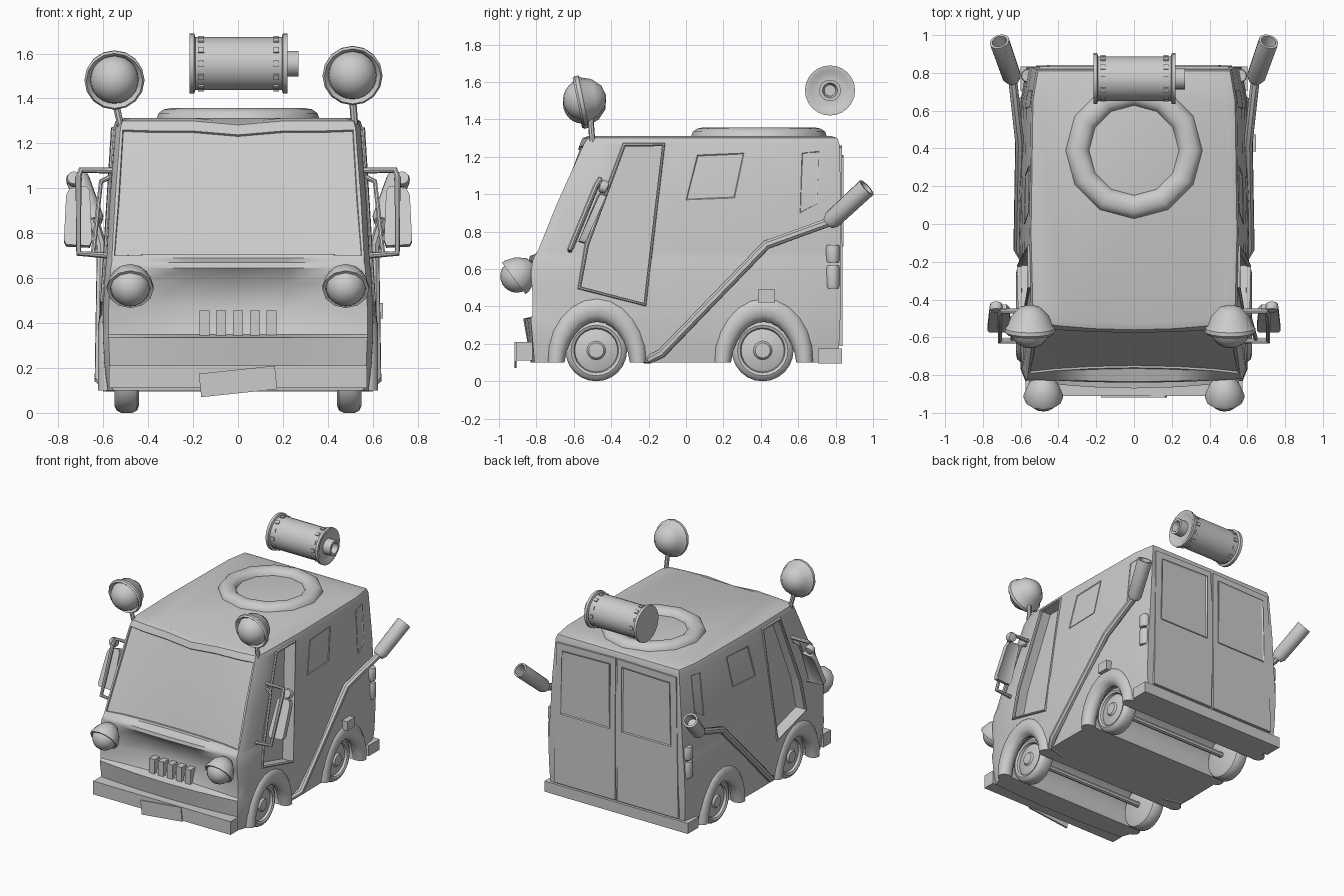
import bpy, bmesh, math
from mathutils import Vector, Matrix

if "Cube" in bpy.data.objects:
    bpy.data.objects.remove(bpy.data.objects["Cube"])

def finish(name, bm):
    bmesh.ops.recalc_face_normals(bm, faces=bm.faces)
    me = bpy.data.meshes.new(name)
    bm.to_mesh(me)
    bm.free()
    ob = bpy.data.objects.new(name, me)
    bpy.context.collection.objects.link(ob)
    return ob

def loft(bm, rings, caps=True):
    vs = [[bm.verts.new(p) for p in r] for r in rings]
    n = len(vs[0])
    for a, b in zip(vs, vs[1:]):
        for i in range(n):
            j = (i + 1) % n
            bm.faces.new((a[i], a[j], b[j], b[i]))
    if caps:
        bm.faces.new(vs[0][::-1])
        bm.faces.new(vs[-1])
    return vs

def prism(name, pts, vec, inset=0, depth=0):
    """Extrude an outline along vec; optionally inset and sink its outer face."""
    bm = bmesh.new()
    pts = [Vector(p) for p in pts]
    loft(bm, [pts, [p + Vector(vec) for p in pts]])
    bmesh.ops.recalc_face_normals(bm, faces=bm.faces)
    if inset:
        bm.faces.ensure_lookup_table()
        bmesh.ops.inset_individual(bm, faces=[bm.faces[-1]], thickness=inset, depth=-depth)
    return finish(name, bm)

def box(name, loc, size, rot=(0, 0, 0)):
    bm = bmesh.new()
    bmesh.ops.create_cube(bm, size=1)
    bmesh.ops.scale(bm, vec=size, verts=bm.verts)
    ob = finish(name, bm)
    ob.location, ob.rotation_euler = loc, rot
    return ob

def lathe(name, prof, loc, axis, segs=20):
    """Spin (radius, height) points around an axis."""
    bm = bmesh.new()
    rings = [[(r * math.cos(k * math.tau / segs), r * math.sin(k * math.tau / segs), h)
              for k in range(segs)] for r, h in prof]
    loft(bm, rings, caps=False)
    bmesh.ops.remove_doubles(bm, verts=bm.verts, dist=1e-5)
    ob = finish(name, bm)
    q = Vector((0, 0, 1)).rotation_difference(Vector(axis))
    ob.matrix_world = Matrix.Translation(loc) @ q.to_matrix().to_4x4()
    return ob

def ball(name, loc, r):
    bm = bmesh.new()
    bmesh.ops.create_uvsphere(bm, u_segments=20, v_segments=12, radius=r)
    ob = finish(name, bm)
    ob.location = loc
    return ob

def tube(name, pts, r, cyclic=False):
    cu = bpy.data.curves.new(name, 'CURVE')
    cu.dimensions = '3D'
    cu.bevel_depth, cu.bevel_resolution, cu.use_fill_caps = r, 2, True
    sp = cu.splines.new('POLY')
    sp.points.add(len(pts) - 1)
    for p, c in zip(sp.points, pts):
        p.co = (*c, 1)
    sp.use_cyclic_u = cyclic
    ob = bpy.data.objects.new(name, cu)
    bpy.context.collection.objects.link(ob)
    return ob

# Body rows: height, half width, front corner y, front centre y, back y
ROWS = [(.10, .58, -.81, -.83, .81), (.22, .595, -.82, -.85, .82), (.335, .60, -.83, -.87, .825),
        (.35, .60, -.82, -.79, .825), (.46, .60, -.82, -.745, .83), (.58, .595, -.83, -.775, .83),
        (.645, .59, -.82, -.84, .83), (.67, .585, -.81, -.835, .83), (.69, .585, -.795, -.765, .83),
        (.95, .57, -.69, -.685, .83), (1.27, .545, -.545, -.57, .82), (1.30, .535, -.525, -.56, .81)]

def side_x(y, z):
    w = ROWS[-1][1]
    for a, b in zip(ROWS, ROWS[1:]):
        if a[0] <= z <= b[0]:
            w = a[1] + (b[1] - a[1]) * (z - a[0]) / (b[0] - a[0])
    if y > .65:
        return w * (1 - .05 * (y - .65) / .17)
    return w + .01 * max(0, 1 - abs(y + .05) / .7)

def body_ring(z, w, yc, ym, yb):
    dip = .018 if z > 1.26 else 0          # visor dips at its middle
    front = [(t * .96 * w, yc + (ym - yc) * (1 - t * t), z - dip * (t == 0))
             for t in (-1, -.75, -.4, 0, .4, .75, 1)]
    right = [(w, yc + .06, z), (w + .01, -.05, z), (w, .65, z)]
    back = [(t * w, yb, z) for t in (.95, .5, 0, -.5, -.95)]
    return front + right + back + [(-x, y, z) for x, y, z in right[::-1]]

# Body shell with a sunken windscreen
rings = [body_ring(*r) for r in ROWS]
rings.append([(x * .93, .13 + (y - .13) * .95, z + .012) for x, y, z in rings[-1]])
bm = bmesh.new()
vs = loft(bm, rings)
glass = set(v for row in vs[8:11] for v in row[:7])
bmesh.ops.recalc_face_normals(bm, faces=bm.faces)
pane = [f for f in bm.faces if all(v in glass for v in f.verts)]
bmesh.ops.inset_region(bm, faces=pane, thickness=.015, depth=0)
bmesh.ops.inset_region(bm, faces=pane, thickness=.004, depth=-.01)
body = finish("van_body", bm)

# Wheel channels and door openings cut from the body
DOOR = [(-.33, 1.265), (-.12, 1.265), (-.22, .41), (-.57, .50), (-.53, .73)]
WHEEL_Y = (-.48, .41)
cutters = [lathe("arch_cutter", [(0, -.8), (.19, -.8), (.19, .8), (0, .8)], (0, y, .15), (1, 0, 0), 24)
           for y in WHEEL_Y]
cutters += [prism("door_cutter", [(s * (side_x(y, z) - .08), y, z) for y, z in DOOR], (s * .4, 0, 0))
            for s in (-1, 1)]
bpy.context.view_layer.objects.active = body
for c in cutters:
    m = body.modifiers.new("cut", 'BOOLEAN')
    m.operation, m.object, m.solver = 'DIFFERENCE', c, 'EXACT'
    bpy.ops.object.modifier_apply(modifier=m.name)
    bpy.data.objects.remove(c)

# Bumpers, plate and grille
box("front_bumper", (0, -.865, .16), (1.15, .09, .10))
box("rear_bumper", (0, .77, .135), (1.20, .13, .08))
box("front_plate", (0, -.912, .14), (.34, .012, .105), (0, -math.radians(6), 0))
for i in range(5):
    box("grille_bar", (-.15 + .075 * i, -.785, .395), (.045, .06, .12))

# Rear doors with sunken windows
for s in (-1, 1):
    prism("rear_door", [(s * .008, .82, .19), (s * .52, .82, .19), (s * .50, .815, 1.25), (s * .008, .815, 1.26)],
          (0, .018, 0))
    prism("rear_window", [(s * .05, .827, .72), (s * .46, .827, .72), (s * .45, .827, 1.2), (s * .05, .827, 1.21)],
          (0, .014, 0), .02, .011)

for s in (-1, 1):
    # Side openings trim and windows
    tube("door_frame", [(s * side_x(y, z), y, z) for y, z in DOOR], .012, True)
    for pts in ([(.06, 1.21), (.31, 1.22), (.26, .98), (0, .97)],
                [(.62, 1.22), (.71, 1.23), (.70, .95), (.61, .90)]):
        prism("side_window", [(s * (side_x(y, z) - .01), y, z) for y, z in pts], (s * .014, 0, 0), .012, .007)
    # Tail lights
    for z, h in ((.56, .13), (.685, .10)):
        lathe("tail_light", [(0, 0), (.032, 0), (.037, .015), (.037, h - .02), (.032, h - .005), (0, h - .005)],
              (s * .562, .785, z - h / 2), (0, 0, 1), 12)

    # Wheels, axles and arched fenders
    for y in WHEEL_Y:
        lathe("wheel", [(0, -.055), (.13, -.055), (.155, -.045), (.165, -.025), (.165, .025), (.155, .045),
                        (.135, .055), (.12, .048), (.115, .03), (.10, .036), (.05, .045), (.04, .058), (0, .06)],
              (s * .495, y, .165), (s, 0, 0), 24)
        bm = bmesh.new()
        arch = []
        for k in range(13):
            a = math.pi * k / 12
            c, d = math.cos(a), math.sin(a)
            rad = .045 + .025 * d
            arch.append([(s * (.572 + .052 * math.sin(b)), y + .005 + c * (.22 + rad * math.cos(b)),
                          .10 + d * (.288 + rad * math.cos(b)))
                         for b in [j * math.tau / 12 for j in range(12)]])
        loft(bm, arch)
        finish("fender", bm)

    # Exhaust pipes with wide open ends
    tube("exhaust_pipe", [(s * .45, -.22, .12), (s * .58, -.19, .12), (s * .615, -.13, .15),
                          (s * .605, .43, .73), (s * .645, .79, .86)], .025)
    lathe("exhaust_tip", [(0, 0), (.035, 0), (.05, .03), (.053, .29), (.04, .29), (.036, .2), (0, .2)],
          (s * .64, .76, .845), (s * .07, .2, .185), 14)

    # Door mirrors on tube frames
    tube("mirror_frame", [(s * .55, -.46, 1.08), (s * .70, -.46, 1.08), (s * .71, -.48, 1.05),
                          (s * .71, -.62, .71), (s * .57, -.62, .70)], .014)
    tube("mirror_brace", [(s * .57, -.47, 1.05), (s * .61, -.48, 1.03), (s * .645, -.61, .71)], .011)
    prism("mirror", [(s * .675, -.46, 1.01), (s * .75, -.46, 1.0), (s * .765, -.475, .97), (s * .775, -.565, .77),
                     (s * .765, -.575, .75), (s * .66, -.575, .745), (s * .65, -.565, .77), (s * .66, -.475, .99)],
          (0, .035, -.01), .008, .004)
    lathe("small_mirror", [(0, -.025), (.03, -.02), (.036, 0), (.03, .02), (0, .02)],
          (s * .73, -.44, 1.04), (0, -1, .4), 12)

    # Headlights under hooded cups
    aim = Vector((0, -.8, -.6))
    p = Vector((s * .48, -.905, .562))
    ball("headlight", p, .088)
    lathe("headlight_hood", [(0, -.11), (.045, -.10), (.085, -.055), (.105, 0), (.104, .02), (.09, .018), (.088, 0)],
          p, aim, 12)

    # Roof lamps on stalks
    p = Vector((-.55, -.55, 1.485)) if s < 0 else Vector((.51, -.55, 1.505))
    aim = Vector((0, -.97, -.2)).normalized()
    ball("roof_lamp", p, .108)
    lathe("roof_lamp_cup", [(0, -.125), (.055, -.11), (.10, -.065), (.12, -.01), (.132, 0), (.134, .02), (.125, .032),
                            (.112, .02), (.105, 0)], p, aim, 16)
    tube("lamp_stalk", [(s * .52, -.50, 1.27), (p.x, -.51, 1.40)], .016)

for y in WHEEL_Y:
    tube("axle", [(-.5, y, .165), (.5, y, .165)], .02)
box("fuel_cap", (.61, .43, .455), (.07, .09, .07))

# Low-poly ring on the roof
lathe("roof_ring", [(.30 + .062 * math.cos(a), .045 * math.sin(a)) for a in [k * math.tau / 12 for k in range(13)]],
      (0, .39, 1.312), (0, 0, 1), 12)

# Floating canister with flanges, nozzle and rings of small ports
C = Vector((0, .77, 1.555))
lathe("canister", [(0, -.215), (.134, -.215), (.134, -.195), (.118, -.19), (.118, .195), (.134, .20), (.134, .22),
                   (.115, .22), (.10, .21), (.057, .21), (.057, .27), (.04, .27), (.03, .23), (0, .23)],
      C, (1, 0, 0), 24)
for x in (-.165, .17):
    for k in range(12):
        a = k * math.tau / 12
        box("canister_port", C + Vector((x, -.114 * math.sin(a), .114 * math.cos(a))), (.026, .026, .02), (a, 0, 0))

# Tubes to meshes, then smooth shading with sharp edges kept
bpy.ops.object.select_all(action='SELECT')
bpy.context.view_layer.objects.active = body
bpy.ops.object.convert(target='MESH')
bpy.ops.object.shade_smooth_by_angle(angle=math.radians(38))
